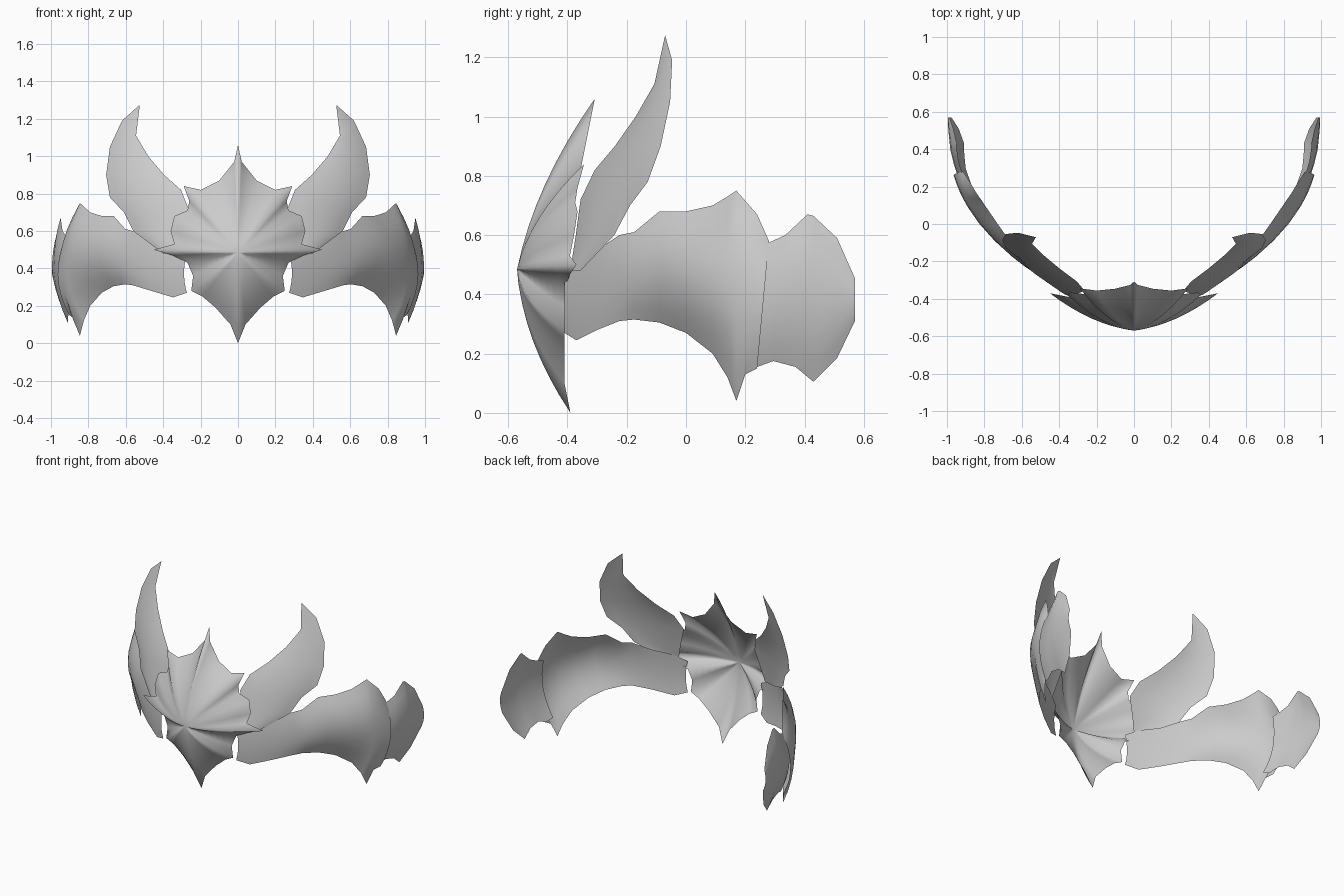
import bpy
import bmesh
from mathutils import Vector

cube = bpy.data.objects.get("Cube")
if cube:
    bpy.data.objects.remove(cube, do_unlink=True)

# Single pale grey metal
GREY = (.6, .6, .6, 1)
metal = bpy.data.materials.new("pale grey metal")
metal.use_nodes = True
metal.diffuse_color = GREY
metal.node_tree.nodes["Principled BSDF"].inputs["Base Color"].default_value = GREY


def loft(name, ribs, steps=8):
    """Thin sheet through bowed ribs (start, end, bow at the middle), mirrored left to right."""
    bm = bmesh.new()
    rows = []
    for start, end, bow in ribs:
        row = []
        for i in range(steps + 1):
            t = i / steps
            point = Vector(start).lerp(Vector(end), t) + Vector(bow) * (4 * t * (1 - t))
            row.append(bm.verts.new(point))
        rows.append(row)
    for left, right in zip(rows, rows[1:]):
        for i in range(steps):
            bm.faces.new((left[i], right[i], right[i + 1], left[i + 1]))
    bmesh.ops.remove_doubles(bm, verts=bm.verts, dist=.0005)
    bmesh.ops.dissolve_degenerate(bm, edges=bm.edges, dist=.0005)
    mesh = bpy.data.meshes.new(name)
    bm.to_mesh(mesh)
    bm.free()
    mesh.materials.append(metal)
    for face in mesh.polygons:
        face.use_smooth = True
    obj = bpy.data.objects.new(name, mesh)
    bpy.context.collection.objects.link(obj)
    mirror = obj.modifiers.new("left and right", "MIRROR")
    mirror.use_clip = True


def headband_x(y):
    """Half width of the curved headband at a given depth."""
    return 1 - .75 * max(0, .57 - y) ** 2.6


def upright_rib(y, low, high, bow, inset=0, lean=0):
    """Rib following the headband curve from its lower to its upper edge, bulging outward."""
    skew = .02 if .2 < y < .4 else 0
    ends = []
    for depth, height in ((y - skew, low), (y + skew, high)):
        x = headband_x(depth) - bow - inset + lean * (height - .45)
        ends.append((x, depth, height))
    return (*ends, (bow, 0, 0))


# Pointed front plate: a fan of ribs from the raised centre to the spiky rim (x, z)
centre = (0, -.57, .485)
rim = [
    (0, 1.06), (.02, .97), (.1, .87), (.2, .82), (.29, .84), (.26, .76), (.27, .71),
    (.34, .68), (.36, .6), (.34, .53), (.45, .5), (.35, .47), (.27, .43), (.24, .36),
    (.25, .28), (.19, .25), (.12, .19), (.04, .1), (0, 0),
]
plate_ribs = []
for x, z in rim:
    # The rim leans back toward the top and at the side spikes
    y = -.41 + .2 * max(0, z - .55) + .2 * max(0, x - .25)
    if z < .05:
        y = -.39
    in_crease = .3 < z < .45
    plate_ribs.append((centre, (x, y, z), (0, -.01 if in_crease else -.036, 0)))
loft("front_plate", plate_ribs)


def on_horn(x, z):
    """Point on the slanted plane that carries a horn."""
    return Vector((x, .5 * x + .28 * z - .69, z))


# Curved horns, from tip to base: inner edge and outer edge (x, z)
inner_edge = [(.525, 1.275), (.545, 1.11), (.48, 1), (.395, .9),
              (.305, .82), (.265, .72), (.3, .6), (.33, .48)]
outer_edge = [(.525, 1.275), (.62, 1.19), (.685, 1.05), (.705, .9),
              (.685, .78), (.61, .7), (.56, .6), (.4, .48)]
horn_ribs = []
for inner, outer in zip(inner_edge, outer_edge):
    bulge = .05 * (outer[0] - inner[0])
    horn_ribs.append((on_horn(*inner), on_horn(*outer), (bulge, -bulge, 0)))
loft("horns", horn_ribs)

# Side bands, from under the front plate back to the pointed flare (depth, low, high)
band_profile = [
    (-.41, .27, .48), (-.37, .245, .52), (-.3, .28, .55), (-.225, .31, .6),
    (-.175, .315, .61), (-.09, .305, .68), (0, .27, .68), (.09, .2, .7),
    (.14, .12, .73), (.17, .04, .75), (.22, .13, .67), (.26, .15, .58),
]
band_ribs = []
for y, low, high in band_profile:
    bow = max(.015, .1 - (y - .05) ** 2)
    band_ribs.append(upright_rib(y, low, high, bow))
loft("side_bands", band_ribs)

# Rounded rear flares, starting just inside the side bands (depth, low, high)
flare_profile = [
    (.21, .17, .56), (.26, .155, .575), (.315, .175, .6), (.39, .155, .67),
    (.43, .105, .665), (.51, .185, .59), (.57, .31, .455),
]
flare_ribs = []
for y, low, high in flare_profile:
    flare_ribs.append(upright_rib(y, low, high, .1 * (high - low),
                                  inset=.05 * (.57 - y), lean=.07))
loft("rear_flares", flare_ribs)
